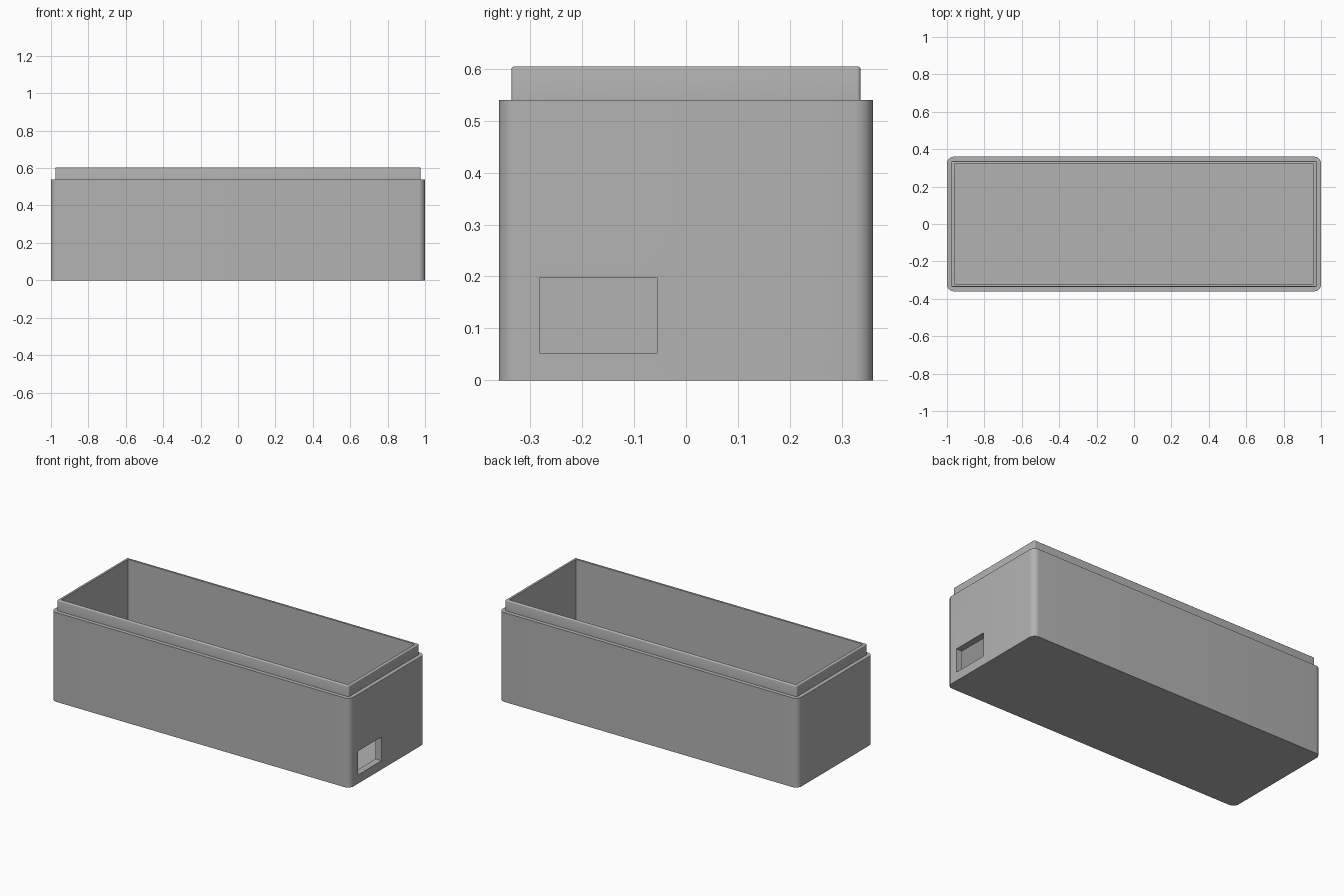
import bpy
import bmesh
from math import cos, sin, pi, radians

cube = bpy.data.objects.get("Cube")
if cube:
    bpy.data.objects.remove(cube, do_unlink=True)

# Main sizes
HALF_X, HALF_Y = 1.0, 0.36
STEP_Z, TOP_Z = 0.54, 0.604
WALL, FLOOR = 0.04, 0.04
LIP_INSET, FILLET = 0.024, 0.005
CORNER_STEPS = 8

grey = bpy.data.materials.new("plain grey")
grey.use_nodes = True
colour = (0.45, 0.45, 0.45, 1)
grey.diffuse_color = colour
grey.node_tree.nodes["Principled BSDF"].inputs["Base Color"].default_value = colour


def rounded_ring(bm, inset, radius, z):
    """Loop of vertices around a rounded rectangle."""
    verts = []
    corners = [(1, 1), (-1, 1), (-1, -1), (1, -1)]
    for i, (sx, sy) in enumerate(corners):
        cx = sx * (HALF_X - inset - radius)
        cy = sy * (HALF_Y - inset - radius)
        for k in range(CORNER_STEPS + 1):
            a = (i + k / CORNER_STEPS) * pi / 2
            verts.append(bm.verts.new((cx + radius * cos(a), cy + radius * sin(a), z)))
    return verts


def cut_box(target, name, low, high):
    """Subtract a box given by two opposite corners."""
    bpy.ops.mesh.primitive_cube_add(size=1, location=[(a + b) / 2 for a, b in zip(low, high)])
    cutter = bpy.context.object
    cutter.name = name
    cutter.scale = [b - a for a, b in zip(low, high)]
    cutter.hide_render = True
    cutter.data.materials.append(grey)
    mod = target.modifiers.new(name, "BOOLEAN")
    mod.operation = "DIFFERENCE"
    mod.solver = "EXACT"
    mod.object = cutter
    bpy.context.view_layer.objects.active = target
    bpy.ops.object.modifier_apply(modifier=name)
    bpy.data.objects.remove(cutter, do_unlink=True)


# Solid body with stepped lip, lofted from rings
bm = bmesh.new()
profile = [(0, 0.036, 0), (0, 0.036, STEP_Z), (LIP_INSET, 0.007, STEP_Z)]
for k in range(4):
    a = k / 3 * pi / 2
    drop = FILLET * (1 - cos(a))
    profile.append((LIP_INSET + drop, 0.007 - drop, TOP_Z - FILLET + FILLET * sin(a)))
rings = [rounded_ring(bm, *p) for p in profile]
for lower, upper in zip(rings, rings[1:]):
    n = len(lower)
    for i in range(n):
        j = (i + 1) % n
        bm.faces.new((lower[i], lower[j], upper[j], upper[i]))
bm.faces.new(rings[0][::-1])
bm.faces.new(rings[-1])
mesh = bpy.data.meshes.new("box_body")
bm.to_mesh(mesh)
bm.free()
mesh.materials.append(grey)
body = bpy.data.objects.new("box_body", mesh)
bpy.context.collection.objects.link(body)

# Open cavity and the cable port in the left end wall
inner_x, inner_y = HALF_X - WALL, HALF_Y - WALL
cut_box(body, "cavity", (-inner_x, -inner_y, FLOOR), (inner_x, inner_y, 0.8))
cut_box(body, "port", (inner_x - 0.03, -0.282, 0.053), (HALF_X + 0.1, -0.055, 0.197))

# Smooth rounded corners, crisp edges elsewhere
bpy.ops.object.select_all(action="DESELECT")
body.select_set(True)
bpy.context.view_layer.objects.active = body
bpy.ops.object.shade_smooth_by_angle(angle=radians(35))
